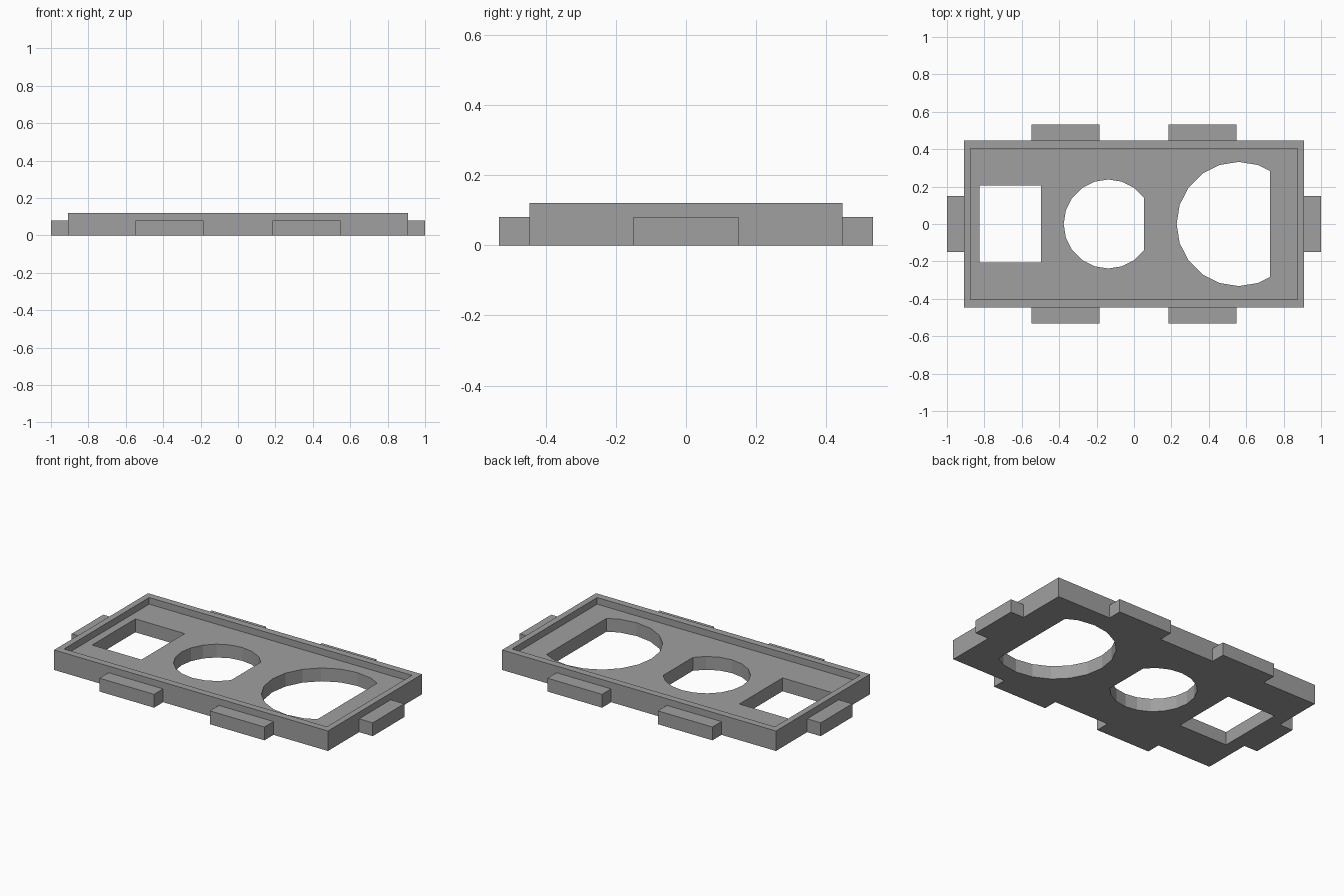
import bpy, bmesh

cube = bpy.data.objects.get("Cube")
if cube:
    bpy.data.objects.remove(cube, do_unlink=True)

grey = bpy.data.materials.new("plain grey")
grey.use_nodes = True
grey.diffuse_color = (0.35, 0.35, 0.35, 1)
grey.node_tree.nodes["Principled BSDF"].inputs["Base Color"].default_value = grey.diffuse_color


def finish(name, bm):
    bmesh.ops.recalc_face_normals(bm, faces=bm.faces)
    mesh = bpy.data.meshes.new(name)
    bm.to_mesh(mesh)
    bm.free()
    mesh.materials.append(grey)
    obj = bpy.data.objects.new(name, mesh)
    bpy.context.collection.objects.link(obj)
    return obj


def box(name, x0, x1, y0, y1, z0, z1):
    bm = bmesh.new()
    bmesh.ops.create_cube(bm, size=1)
    for v in bm.verts:
        v.co = (x1 if v.co.x > 0 else x0,
                y1 if v.co.y > 0 else y0,
                z1 if v.co.z > 0 else z0)
    return finish(name, bm)


def d_prism(name, x, radius, flat_x):
    """Twenty-sided prism with its +x side sliced flat."""
    bm = bmesh.new()
    bmesh.ops.create_circle(bm, cap_ends=True, segments=20, radius=radius)
    bmesh.ops.translate(bm, verts=bm.verts, vec=(x, 0, -0.1))
    bmesh.ops.bisect_plane(bm, geom=bm.verts[:] + bm.edges[:] + bm.faces[:],
                           plane_co=(flat_x, 0, 0), plane_no=(1, 0, 0), clear_outer=True)
    ext = bmesh.ops.extrude_face_region(bm, geom=bm.faces[:], use_keep_orig=True)
    top = [g for g in ext["geom"] if isinstance(g, bmesh.types.BMVert)]
    bmesh.ops.translate(bm, verts=top, vec=(0, 0, 0.4))
    return finish(name, bm)


HX, HY, TAB_Z = 0.91, 0.446, 0.08

# Tray with a raised rim, a square window and two D-shaped holes
tray = box("tray", -HX, HX, -HY, HY, 0, 0.12)
cutters = [
    box("recess_cutter", -0.873, 0.873, -0.404, 0.404, TAB_Z, 0.3),
    box("window_cutter", -0.826, -0.498, -0.205, 0.205, -0.1, 0.3),
    d_prism("small_hole_cutter", -0.138, 0.238, 0.053),
    d_prism("large_hole_cutter", 0.56, 0.332, 0.727),
]
bpy.context.view_layer.objects.active = tray
for cutter in cutters:
    cutter.hide_render = True
    mod = tray.modifiers.new(cutter.name, "BOOLEAN")
    mod.operation = "DIFFERENCE"
    mod.solver = "EXACT"
    mod.object = cutter
    bpy.ops.object.modifier_apply(modifier=mod.name)
    bpy.data.objects.remove(cutter, do_unlink=True)

# Tabs: one on each end, two on each long side
for side, s in (("left", 1), ("right", -1)):
    box(f"{side}_end_tab", *sorted((s * HX, s)), -0.15, 0.15, 0, TAB_Z)
    for face, t in (("front", -1), ("back", 1)):
        box(f"{face}_{side}_tab", *sorted((s * 0.185, s * 0.548)),
            *sorted((t * HY, t * 0.532)), 0, TAB_Z)
